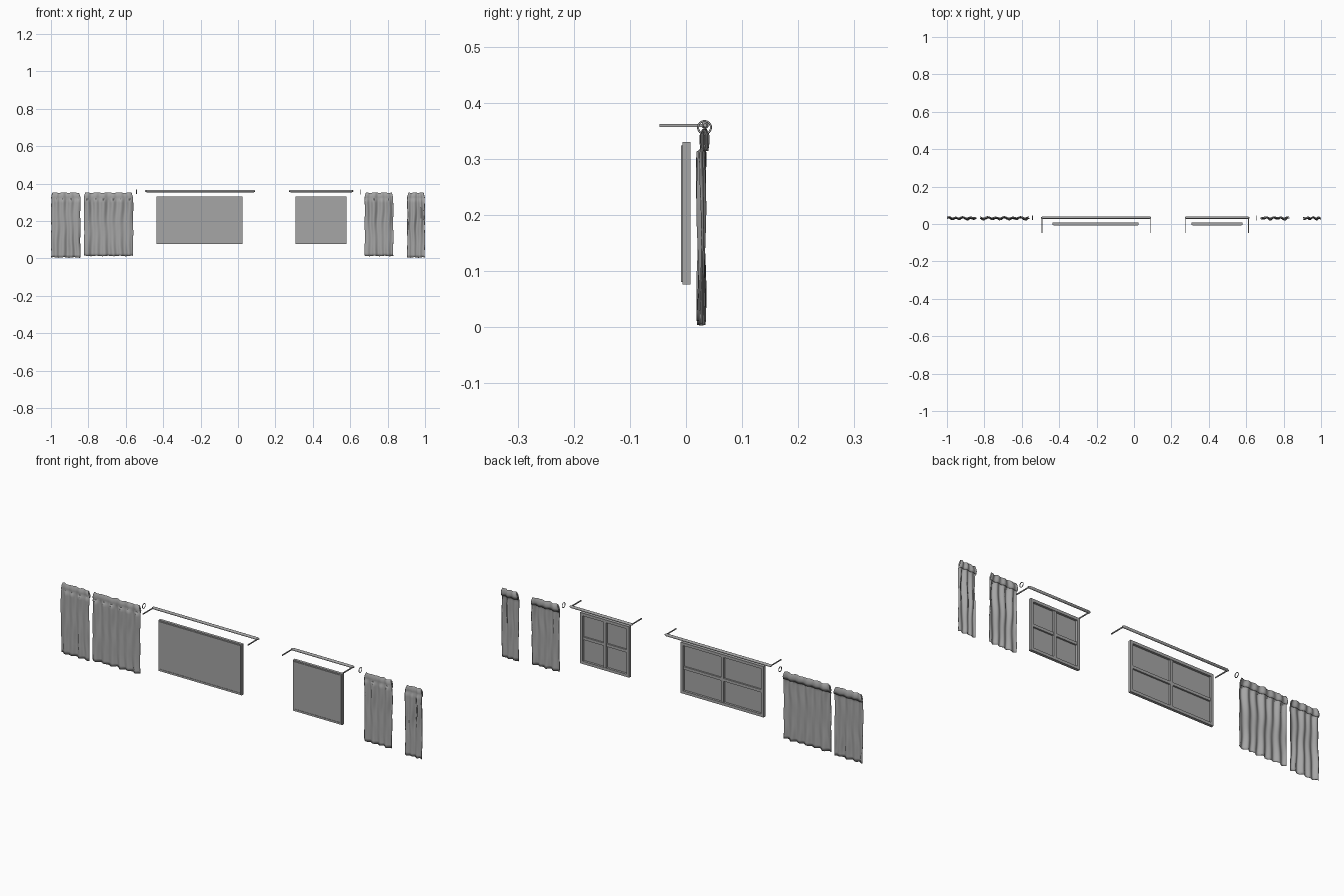
import bpy, bmesh, math
from mathutils import Vector

cube = bpy.data.objects.get("Cube")
if cube:
    bpy.data.objects.remove(cube, do_unlink=True)

grey = bpy.data.materials.new("mid_grey")
grey.use_nodes = True
tone = (0.38, 0.38, 0.38, 1)
grey.diffuse_color = tone
grey.node_tree.nodes["Principled BSDF"].inputs["Base Color"].default_value = tone

ROD_Y, ROD_Z = 0.034, 0.36


def finish(name, bm, smooth=False):
    bmesh.ops.recalc_face_normals(bm, faces=bm.faces)
    mesh = bpy.data.meshes.new(name)
    bm.to_mesh(mesh)
    bm.free()
    mesh.materials.append(grey)
    ob = bpy.data.objects.new(name, mesh)
    bpy.context.collection.objects.link(ob)
    if smooth:
        bpy.ops.object.select_all(action='DESELECT')
        ob.select_set(True)
        bpy.context.view_layer.objects.active = ob
        bpy.ops.object.shade_smooth_by_angle(angle=math.radians(40))
    return ob


def add_box(bm, x0, x1, y0, y1, z0, z1):
    verts = bmesh.ops.create_cube(bm, size=1)["verts"]
    for v in verts:
        v.co = Vector(((x0 + x1) / 2 + v.co.x * (x1 - x0),
                       (y0 + y1) / 2 + v.co.y * (y1 - y0),
                       (z0 + z1) / 2 + v.co.z * (z1 - z0)))


def add_border(bm, x0, x1, y0, y1, z0, z1, w):
    add_box(bm, x0, x0 + w, y0, y1, z0, z1)
    add_box(bm, x1 - w, x1, y0, y1, z0, z1)
    add_box(bm, x0 + w, x1 - w, y0, y1, z0, z0 + w)
    add_box(bm, x0 + w, x1 - w, y0, y1, z1 - w, z1)


# Window: frame, front rim, pane near the front, crossbars behind it
def window(side, x0, x1):
    z0, z1 = 0.076, 0.33
    bm = bmesh.new()
    add_border(bm, x0, x1, -0.006, 0.008, z0, z1, 0.014)
    add_border(bm, x0 + 0.004, x1 - 0.004, -0.009, -0.006, z0 + 0.005, z1 - 0.006, 0.006)
    finish(side + "_window_frame", bm)
    bm = bmesh.new()
    add_box(bm, x0 + 0.009, x1 - 0.009, -0.007, -0.003, z0 + 0.01, z1 - 0.01)
    finish(side + "_window_pane", bm)
    bm = bmesh.new()
    cx, cz, w = (x0 + x1) / 2, (z0 + z1) / 2, 0.007
    add_box(bm, cx - w, cx + w, -0.003, 0.006, z0 + 0.014, z1 - 0.014)
    add_box(bm, x0 + 0.014, x1 - 0.014, -0.003, 0.005, cz - w, cz + w)
    finish(side + "_window_crossbars", bm)


# Rod with tapered ends, held by a thin arm at each end
def rod(side, x0, x1):
    bm = bmesh.new()
    n, rings = 16, []
    for x, r in ((x0, 0.003), (x0 + 0.008, 0.0065), (x1 - 0.008, 0.0065), (x1, 0.003)):
        rings.append([bm.verts.new((x, ROD_Y + r * math.cos(a), ROD_Z + r * math.sin(a)))
                      for a in (math.tau * i / n for i in range(n))])
    for a, b in zip(rings, rings[1:]):
        for i in range(n):
            j = (i + 1) % n
            bm.faces.new((a[i], a[j], b[j], b[i]))
    bm.faces.new(rings[0])
    bm.faces.new(rings[-1])
    finish(side + "_curtain_rod", bm, True)
    bm = bmesh.new()
    for x in (x0 + 0.005, x1 - 0.005):
        add_box(bm, x - 0.002, x + 0.002, -0.047, ROD_Y, 0.357, 0.362)
    finish(side + "_rod_arms", bm)


# Loose ring that faces along the rod
def ring(side, x):
    bpy.ops.mesh.primitive_torus_add(location=(x, 0.033, 0.356), rotation=(0, math.pi / 2, 0),
                                     major_radius=0.0115, minor_radius=0.0018,
                                     major_segments=32, minor_segments=8)
    ob = bpy.context.object
    ob.name = side + "_curtain_ring"
    ob.data.materials.append(grey)
    bpy.ops.object.shade_smooth_by_angle(angle=math.radians(60))


# Curtain: folded cloth whose top is turned over into a rod pocket
def curtain(name, x0, x1, bottom, folds, seed):
    path = [(0.027, bottom + (0.312 - bottom) * k / 20) for k in range(21)]
    path += [(0.030, 0.318), (0.029, 0.328), (0.029, 0.342), (0.033, 0.351),
             (0.037, 0.342), (0.037, 0.328), (0.035, 0.314)]
    cols = folds * 10
    bm = bmesh.new()
    rows = []
    for y, z in path:
        row = []
        for i in range(cols + 1):
            u = i / cols
            a = math.tau * folds * u + seed
            drift = 0.5 * math.sin(z * 16 + seed + u * 5)
            amp = 0.0028 if z > 0.312 else 0.0045 + 0.0015 * math.sin(z * 20 + seed)
            wave = amp * (math.sin(a + drift) + 0.45 * math.sin(a * 0.53 + seed * 2))
            inset = 0.007 * max(0, (z - 0.33) / 0.021)
            edge = 0.0012 * math.sin(z * 45 + seed)
            x = x0 + inset + (x1 - x0 - 2 * inset) * u + edge
            hem = 0.0015 * math.sin(a * 0.7) if z < bottom + 0.01 or z > 0.345 else 0
            row.append(bm.verts.new((x, y + wave, z + hem)))
        rows.append(row)
    for a, b in zip(rows, rows[1:]):
        for i in range(cols):
            bm.faces.new((a[i], a[i + 1], b[i + 1], b[i]))
    ob = finish(name, bm, True)
    mod = ob.modifiers.new("cloth_thickness", 'SOLIDIFY')
    mod.thickness = 0.0015
    mod.offset = 0


window("right", -0.435, 0.025)
window("left", 0.308, 0.58)
rod("right", -0.497, 0.092)
rod("left", 0.272, 0.617)
ring("right", -0.543)
ring("left", 0.653)
curtain("right_outer_curtain", -0.999, -0.843, 0.005, 4, 0.4)
curtain("right_inner_curtain", -0.823, -0.561, 0.013, 6, 1.7)
curtain("left_inner_curtain", 0.678, 0.83, 0.013, 4, 2.6)
curtain("left_outer_curtain", 0.905, 0.999, 0.005, 3, 3.5)
